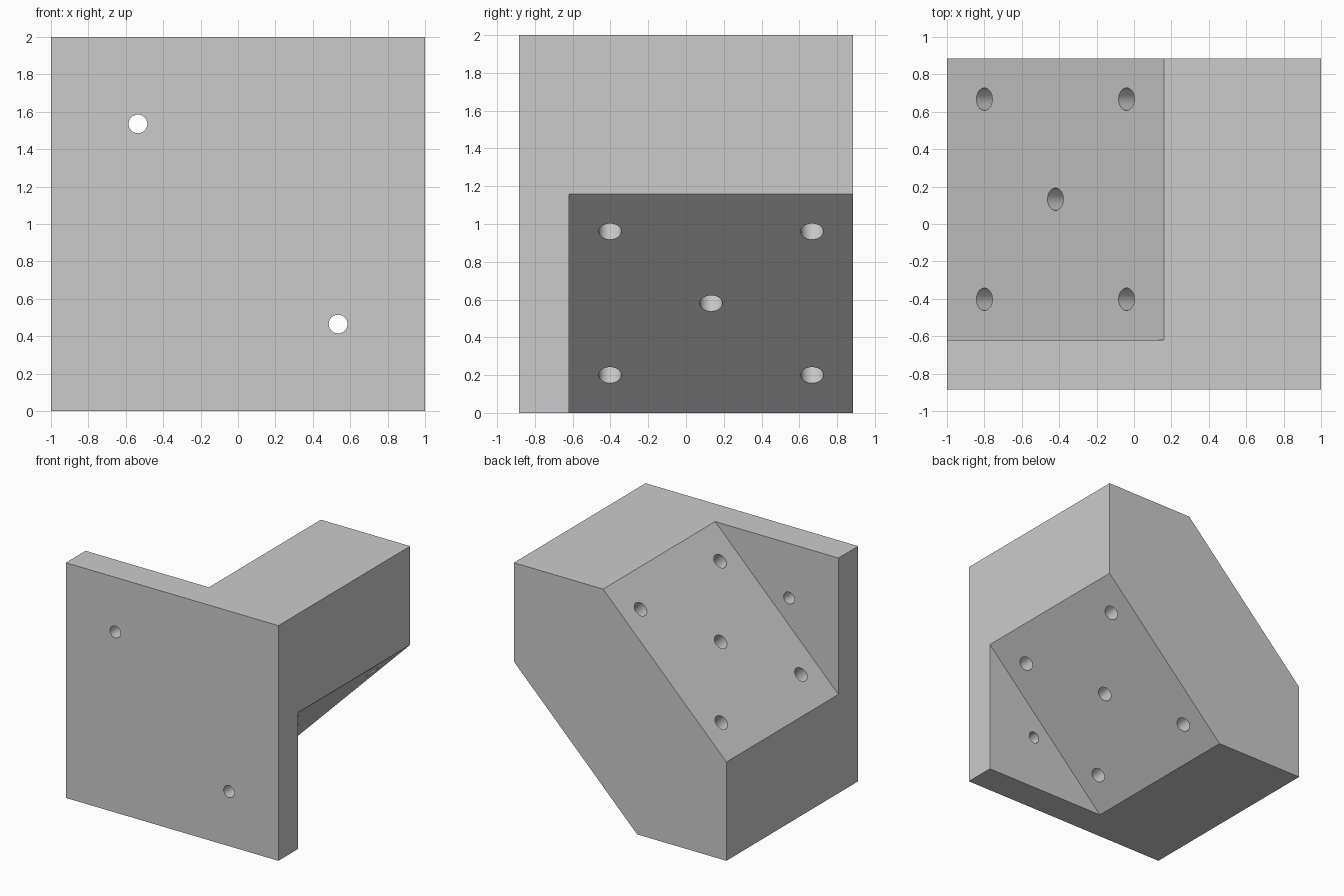
import bpy
import bmesh
from math import radians

old = bpy.data.objects.get("Cube")
if old:
    bpy.data.objects.remove(old, do_unlink=True)

HALF_DEPTH = 0.885
PLATE_BACK = -0.62

grey = bpy.data.materials.new("light_grey")
grey.use_nodes = True
grey.diffuse_color = (0.6, 0.6, 0.6, 1)
grey.node_tree.nodes["Principled BSDF"].inputs["Base Color"].default_value = (0.6, 0.6, 0.6, 1)


def prism(name, profile, y0, y1):
    """Extrude an (x, z) profile from y0 to y1."""
    bm = bmesh.new()
    face = bm.faces.new([bm.verts.new((x, y0, z)) for x, z in profile])
    new = bmesh.ops.extrude_face_region(bm, geom=[face])["geom"]
    verts = [v for v in new if isinstance(v, bmesh.types.BMVert)]
    bmesh.ops.translate(bm, verts=verts, vec=(0, y1 - y0, 0))
    bmesh.ops.recalc_face_normals(bm, faces=bm.faces)
    mesh = bpy.data.meshes.new(name)
    bm.to_mesh(mesh)
    bm.free()
    mesh.materials.append(grey)
    obj = bpy.data.objects.new(name, mesh)
    bpy.context.collection.objects.link(obj)
    return obj


def drill(name, radius, length, location, rotation):
    bpy.ops.mesh.primitive_cylinder_add(vertices=48, radius=radius, depth=length,
                                        location=location, rotation=rotation)
    obj = bpy.context.object
    obj.name = name
    obj.data.materials.append(grey)
    return obj


# Solid body: front plate and diagonal block in one piece
bracket = prism("diagonal_bracket", [(-1, 0), (1, 0), (1, 2), (-1, 2)],
                -HALF_DEPTH, HALF_DEPTH)

# Two opposite corners removed behind the front plate
corner = [(-1.2, 0.64), (0.36, 2.2), (-1.2, 2.2)]
opposite = [(-x, 2 - z) for x, z in corner]
cutters = [prism("corner_cutter", c, PLATE_BACK, 1.2) for c in (corner, opposite)]

# Mounting holes through the plate
for side in (-1, 1):
    cutters.append(drill("plate_hole_cutter", 0.05, 1.0,
                         (side * 0.535, -0.9, 1 - side * 0.535), (radians(90), 0, 0)))

# Five holes through the block, square to its sloped faces
mid_y = (PLATE_BACK + HALF_DEPTH) / 2
spots = [(0, 0)] + [(a, b) for a in (-0.38, 0.38) for b in (-0.535, 0.535)]
for along, across in spots:
    cutters.append(drill("block_hole_cutter", 0.06, 1.6,
                         (along, mid_y + across, 1 + along), (0, radians(135), 0)))

# Cut everything and remove the cutters
bpy.context.view_layer.objects.active = bracket
for cutter in cutters:
    cutter.hide_render = True
    mod = bracket.modifiers.new("cut", "BOOLEAN")
    mod.operation = "DIFFERENCE"
    mod.solver = "EXACT"
    mod.object = cutter
    bpy.ops.object.modifier_apply(modifier=mod.name)
    bpy.data.objects.remove(cutter, do_unlink=True)

# Smooth hole walls, sharp edges elsewhere
bpy.ops.object.select_all(action="DESELECT")
bracket.select_set(True)
bpy.context.view_layer.objects.active = bracket
bpy.ops.object.shade_smooth_by_angle(angle=radians(30))
